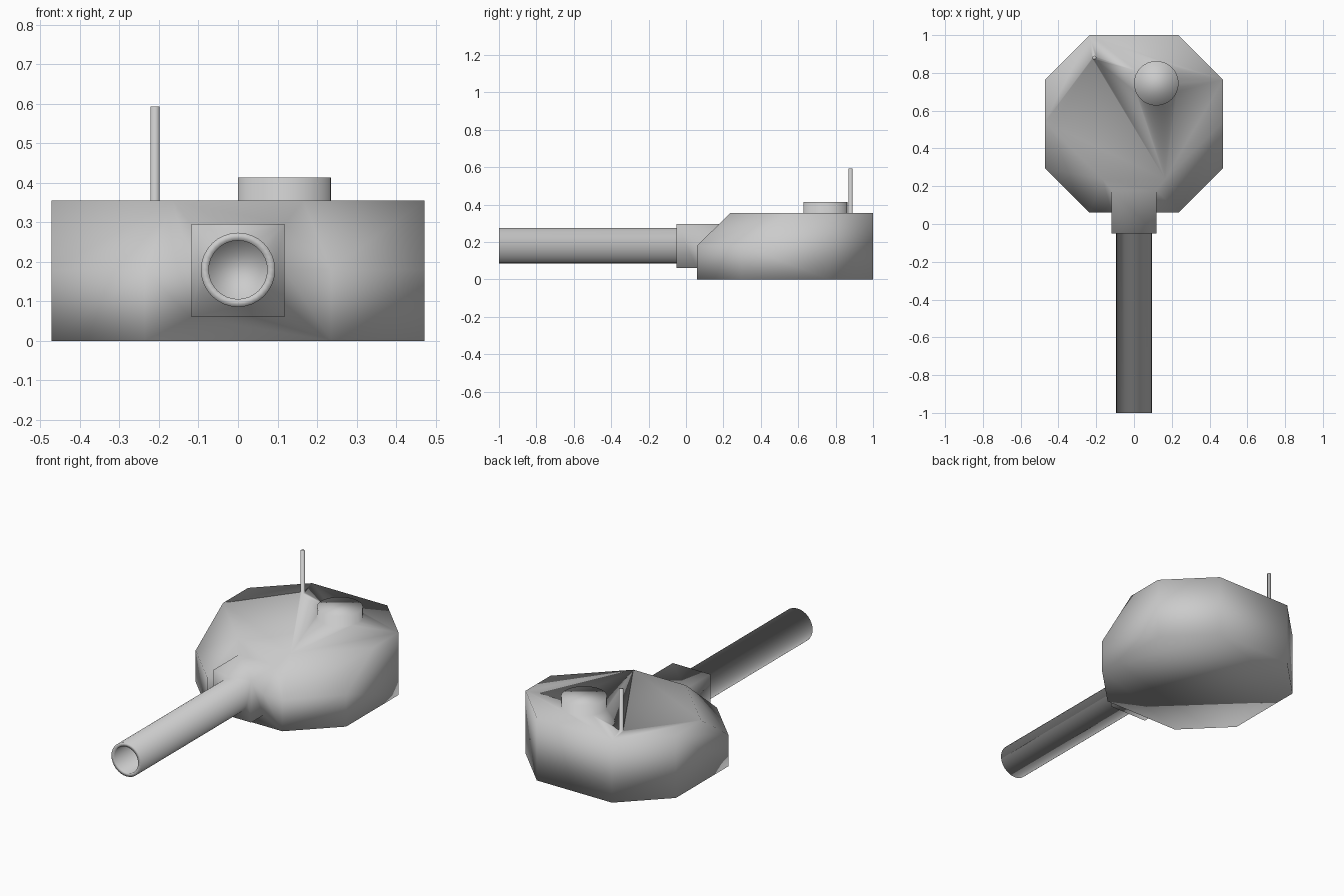
import bpy, bmesh, math
from mathutils import Matrix, Vector

if "Cube" in bpy.data.objects:
    bpy.data.objects.remove(bpy.data.objects["Cube"])


def finish(name, bm):
    bmesh.ops.recalc_face_normals(bm, faces=bm.faces)
    me = bpy.data.meshes.new(name)
    bm.to_mesh(me)
    bm.free()
    for p in me.polygons:
        p.use_smooth = True
    ob = bpy.data.objects.new(name, me)
    bpy.context.collection.objects.link(ob)
    return ob


def cylinder(name, start, end, radius, sides):
    a, b = Vector(start), Vector(end)
    bm = bmesh.new()
    rot = (b - a).to_track_quat('Z', 'Y').to_matrix().to_4x4()
    bmesh.ops.create_cone(bm, cap_ends=True, segments=sides, radius1=radius, radius2=radius,
                          depth=(b - a).length, matrix=Matrix.Translation((a + b) / 2) @ rot)
    return bm


# Turret body: octagonal base, front three sides bevelled inward at the top
def mirrored(half):
    return half + [(-x, y, z) for x, y, z in reversed(half)]


H, MID = 0.355, 0.18
bottom = mirrored([(0.236, 0.06, 0), (0.472, 0.295, 0), (0.472, 0.764, 0), (0.236, 1.0, 0)])
top = mirrored([(0.165, 0.236, H), (0.472, 0.54, H), (0.472, 0.764, H), (0.236, 1.0, H)])
bm = bmesh.new()
B = [bm.verts.new(p) for p in bottom]
T = [bm.verts.new(p) for p in top]
M = {i: bm.verts.new((bottom[i][0], bottom[i][1], MID)) for i in (0, 1, 6, 7)}
bm.faces.new(B)
bm.faces.new(T)
for i, j in ((7, 0), (0, 1), (6, 7)):          # front walls and bevels
    bm.faces.new((B[i], B[j], M[j], M[i]))
    bm.faces.new((M[i], M[j], T[j], T[i]))
bm.faces.new((B[1], B[2], T[2], T[1], M[1]))   # side walls
bm.faces.new((B[5], B[6], M[6], T[6], T[5]))
for i in (2, 3, 4):                            # rear walls
    bm.faces.new((B[i], B[i + 1], T[i + 1], T[i]))
turret = finish("turret", bm)

# Mantlet block around the gun root
bm = bmesh.new()
bmesh.ops.create_cube(bm, size=1, matrix=Matrix.Translation((0, 0.09, 0.178))
                      @ Matrix.Diagonal((0.236, 0.28, 0.236, 1)))
mantlet = finish("mantlet", bm)

# Hatch and antenna on the roof
hatch = finish("hatch", cylinder("hatch", (0.118, 0.745, 0.3), (0.118, 0.745, 0.414), 0.118, 32))
antenna = finish("antenna", cylinder("antenna", (-0.21, 0.88, 0.3), (-0.21, 0.88, 0.593), 0.011, 12))

# Gun barrel with a recessed muzzle
bm = cylinder("barrel", (0, -1, 0.18), (0, 0.0, 0.18), 0.094, 32)
bm.faces.ensure_lookup_table()
muzzle = min(bm.faces, key=lambda f: f.calc_center_median().y)
bmesh.ops.inset_region(bm, faces=[muzzle], thickness=0.02)
bore = bmesh.ops.extrude_discrete_faces(bm, faces=[muzzle])["faces"][0]
bmesh.ops.translate(bm, verts=bore.verts, vec=(0, 0.3, 0))
barrel = finish("barrel", bm)

# Fuse the parts into one smooth shell
for part in (mantlet, hatch, antenna, barrel):
    mod = turret.modifiers.new("join_" + part.name, 'BOOLEAN')
    mod.operation, mod.solver, mod.object = 'UNION', 'EXACT', part
bpy.context.view_layer.objects.active = turret
turret.select_set(True)
for mod in list(turret.modifiers):
    bpy.ops.object.modifier_apply(modifier=mod.name)
for part in (mantlet, hatch, antenna, barrel):
    bpy.data.objects.remove(part)
for p in turret.data.polygons:
    p.use_smooth = True
